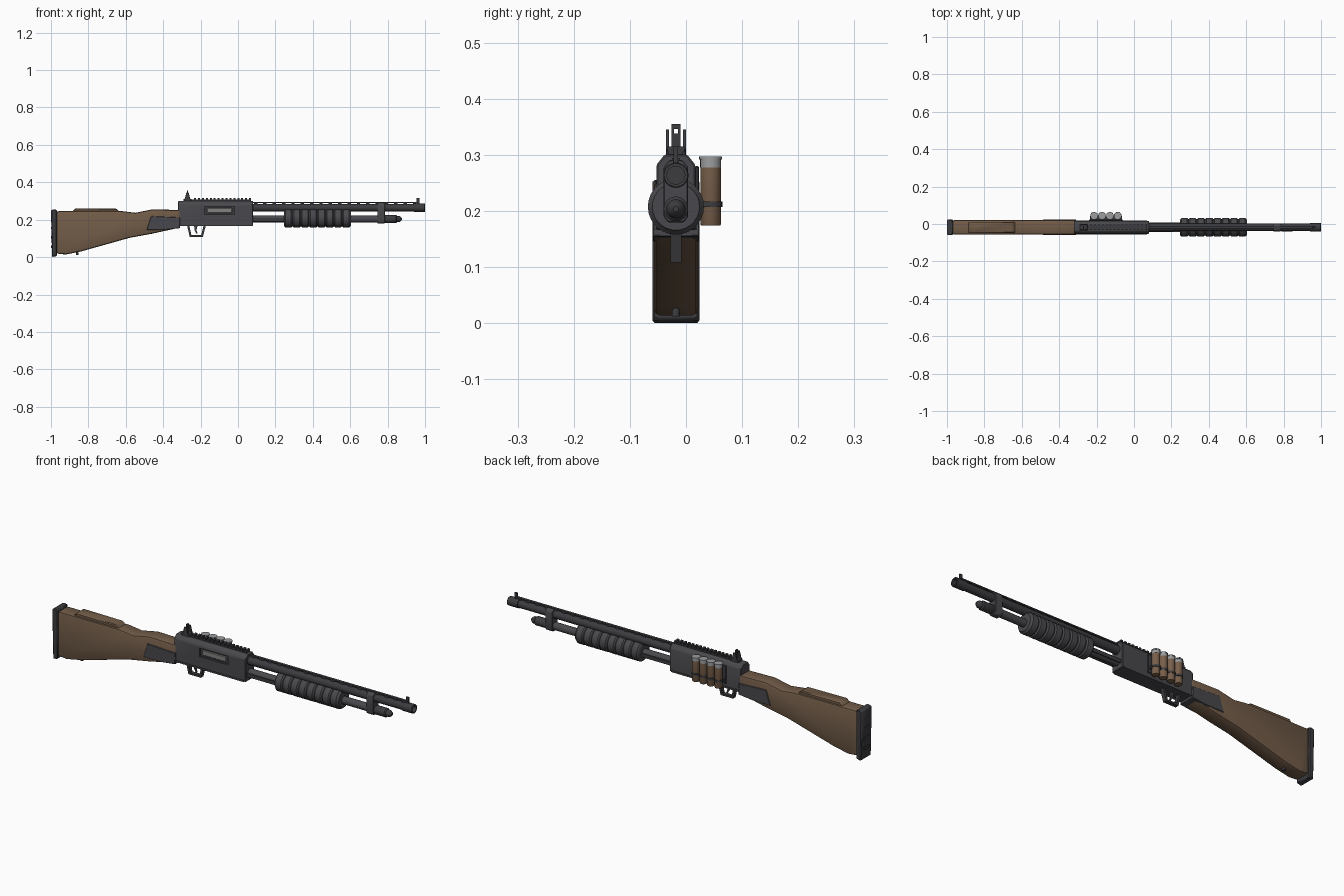
import bpy, bmesh, math
from mathutils import Vector

cube = bpy.data.objects.get("Cube")
if cube:
    bpy.data.objects.remove(cube, do_unlink=True)

YC = -0.018   # centre plane of the gun


def material(name, r, g, b):
    m = bpy.data.materials.new(name)
    m.use_nodes = True
    m.diffuse_color = (r, g, b, 1)
    m.node_tree.nodes["Principled BSDF"].inputs["Base Color"].default_value = (r, g, b, 1)
    return m


METAL = material("gunmetal", 0.066, 0.066, 0.074)
BLACK = material("black_metal", 0.045, 0.045, 0.051)
WOOD = material("brown_wood", 0.165, 0.105, 0.064)
SHELL = material("shell_brown", 0.19, 0.115, 0.07)
SILVER = material("silver", 0.33, 0.34, 0.35)
BOLT = material("bolt_grey", 0.22, 0.23, 0.22)


def finish(name, bm, mat, angle=35):
    bmesh.ops.recalc_face_normals(bm, faces=bm.faces)
    me = bpy.data.meshes.new(name)
    bm.to_mesh(me)
    bm.free()
    me.materials.append(mat)
    me.shade_smooth()
    me.set_sharp_from_angle(angle=math.radians(angle))
    ob = bpy.data.objects.new(name, me)
    bpy.context.scene.collection.objects.link(ob)
    return ob


def prism(name, pts, lo, hi, mat, axis="y", bevel=0.0, segments=1):
    """Extrude a closed profile: (x, z) along y, or (y, z) along x."""
    bm = bmesh.new()

    def place(p, d):
        return (p[0], d, p[1]) if axis == "y" else (d, p[0], p[1])
    a = [bm.verts.new(place(p, lo)) for p in pts]
    b = [bm.verts.new(place(p, hi)) for p in pts]
    bm.faces.new(a)
    bm.faces.new(b[::-1])
    for i in range(len(pts)):
        j = (i + 1) % len(pts)
        bm.faces.new((a[i], b[i], b[j], a[j]))
    bmesh.ops.recalc_face_normals(bm, faces=bm.faces)
    if bevel:
        sharp = [e for e in bm.edges if e.calc_face_angle(0) > 0.6]
        bmesh.ops.bevel(bm, geom=sharp, offset=bevel, segments=segments,
                        profile=0.5, affect="EDGES", clamp_overlap=True)
    return finish(name, bm, mat)


def box(name, x, y, z, mat, bevel=0.0):
    return prism(name, [(x[0], z[0]), (x[1], z[0]), (x[1], z[1]), (x[0], z[1])],
                 y[0], y[1], mat, bevel=bevel)


def mid(half):
    return (YC - half, YC + half)


def lathe(name, profile, centre, mat, axis="x", sides=24):
    """Revolve (distance, radius) pairs about an x or z axis."""
    bm = bmesh.new()
    rings = []
    for d, r in profile:
        ring = []
        for i in range(sides):
            t = math.tau * i / sides
            u, v = r * math.cos(t), r * math.sin(t)
            p = Vector((d, u, v)) if axis == "x" else Vector((u, v, d))
            ring.append(bm.verts.new(p + Vector(centre)))
        rings.append(ring)
    for a, b in zip(rings, rings[1:]):
        for i in range(sides):
            j = (i + 1) % sides
            bm.faces.new((a[i], a[j], b[j], b[i]))
    bm.faces.new(rings[0])
    bm.faces.new(rings[-1])
    return finish(name, bm, mat)


# Stock with cheek riser, butt pad and sling stud
prism("stock", [(-0.97, 0.246), (-0.62, 0.246), (-0.55, 0.237), (-0.46, 0.255),
                (-0.31, 0.252), (-0.31, 0.158), (-0.46, 0.125), (-0.58, 0.103),
                (-0.84, 0.03), (-0.92, 0.014), (-0.97, 0.018)],
      YC - 0.039, YC + 0.039, WOOD, bevel=0.011, segments=2)
prism("cheek_riser", [(-0.89, 0.24), (-0.87, 0.261), (-0.65, 0.259), (-0.63, 0.24)],
      YC - 0.03, YC + 0.03, WOOD, bevel=0.004)
prism("butt_pad", [(-0.968, 0.006), (-0.968, 0.252), (-0.985, 0.256), (-1.0, 0.25), (-0.994, 0.0)],
      YC - 0.042, YC + 0.042, BLACK, bevel=0.004)
for i in range(4):
    z = 0.05 + 0.05 * i
    box("pad_rib", (-0.9995, -0.99), mid(0.022), (z, z + 0.012), BLACK)
lathe("sling_stud", [(0.012, 0.007), (0.022, 0.007), (0.03, 0.004)], (-0.86, YC, 0), BLACK, "z", 10)

# Grip plates on both sides of the wrist
prism("grip_plate", [(-0.465, 0.219), (-0.31, 0.212), (-0.31, 0.155), (-0.39, 0.146), (-0.488, 0.146)],
      YC - 0.042, YC + 0.042, METAL, bevel=0.002)

# Receiver with chamfered top and an ejection port cut into its right side
receiver = prism("receiver", [(YC + s * y, z) for s, y, z in (
    (-1, 0.035, 0.166), (-1, 0.035, 0.282), (-1, 0.02, 0.301),
    (1, 0.02, 0.301), (1, 0.035, 0.282), (1, 0.035, 0.166))],
    -0.32, 0.08, METAL, axis="x", bevel=0.003)
cutter = box("port_cutter", (-0.178, -0.02), (YC - 0.06, YC - 0.024), (0.227, 0.271), BLACK)
cutter.hide_render = True
cut = receiver.modifiers.new("port", "BOOLEAN")
cut.operation, cut.object, cut.solver = "DIFFERENCE", cutter, "EXACT"
bpy.context.view_layer.objects.active = receiver
bpy.ops.object.modifier_apply(modifier=cut.name)
bpy.data.objects.remove(cutter, do_unlink=True)
box("port_lining", (-0.179, -0.019), (YC - 0.026, YC - 0.022), (0.226, 0.272), BLACK)
box("bolt", (-0.165, -0.032), (YC - 0.031, YC - 0.02), (0.236, 0.263), BOLT, 0.003)
for s in (-1, 1):
    y = sorted((YC + s * 0.03, YC + s * 0.038))
    box("receiver_lower_rail", (-0.31, 0.07), y, (0.166, 0.174), METAL)

# Top rail with teeth
box("top_rail", (-0.265, 0.07), mid(0.013), (0.298, 0.307), BLACK)
for i in range(15):
    x = -0.235 + i * 0.021
    box("rail_tooth", (x, x + 0.011), mid(0.015), (0.306, 0.315), BLACK)

# Rear sight: base, two ears and an aperture blade
box("rear_sight_base", (-0.292, -0.248), mid(0.018), (0.298, 0.311), BLACK, 0.002)
for s in (-1, 1):
    y = sorted((YC + s * 0.0125, YC + s * 0.018))
    prism("rear_sight_ear", [(-0.286, 0.308), (-0.254, 0.308), (-0.264, 0.345), (-0.276, 0.345)],
          y[0], y[1], BLACK)
    y = sorted((YC + s * 0.0035, YC + s * 0.008))
    box("sight_blade_side", (-0.274, -0.266), y, (0.308, 0.355), BLACK)
box("sight_blade_bottom", (-0.274, -0.266), mid(0.004), (0.308, 0.338), BLACK)
box("sight_blade_top", (-0.274, -0.266), mid(0.004), (0.346, 0.355), BLACK)

# Trigger guard and trigger
path = [(-0.272, 0.168), (-0.258, 0.108), (-0.188, 0.108), (-0.172, 0.168)]
inner = [(-0.184, 0.168), (-0.197, 0.117), (-0.249, 0.117), (-0.26, 0.168)]
prism("trigger_guard", path + inner, YC - 0.01, YC + 0.01, BLACK)
prism("trigger", [(-0.235, 0.168), (-0.216, 0.168), (-0.222, 0.145), (-0.216, 0.125),
                  (-0.222, 0.125), (-0.232, 0.145)], YC - 0.004, YC + 0.004, METAL)

# Barrel with recessed muzzle
BZ, TZ = 0.264, 0.204
lathe("barrel", [(0.07, 0.021), (0.94, 0.0195), (0.942, 0.0225), (0.998, 0.0225), (1.0, 0.021),
                 (1.0, 0.016), (0.96, 0.016)], (0, YC, BZ), BLACK)

# Ventilated rib and front sight
box("rib", (0.08, 0.965), mid(0.007), (0.289, 0.295), BLACK)
for i in range(18):
    x = 0.085 + i * 0.05
    box("rib_post", (x, x + 0.018), mid(0.005), (0.276, 0.292), BLACK)
box("front_sight", (0.955, 0.97), mid(0.004), (0.28, 0.315), BLACK)

# Magazine tube, end cap and barrel band
lathe("magazine_tube", [(0.07, 0.019), (0.79, 0.019)], (0, YC, TZ), METAL)
lathe("magazine_cap", [(0.785, 0.019), (0.79, 0.022), (0.845, 0.022), (0.85, 0.017), (0.862, 0.017),
                       (0.872, 0.01), (0.876, 0.005)], (0, YC, TZ), BLACK)
prism("barrel_band", [(YC + s * y, z) for s, y, z in (
    (-1, 0.014, 0.18), (-1, 0.022, 0.19), (-1, 0.022, 0.278), (-1, 0.012, 0.291),
    (1, 0.012, 0.291), (1, 0.022, 0.278), (1, 0.022, 0.19), (1, 0.014, 0.18))],
    0.745, 0.785, METAL, axis="x", bevel=0.002)

# Pump grip with eight rounded ridges, and its action bars
profile = [(0.245, 0.03), (0.247, 0.042)]
step = 0.3545 / 8
for i in range(8):
    x = 0.248 + i * step
    profile += [(x, 0.044), (x + 0.006, 0.05), (x + step - 0.008, 0.05), (x + step - 0.002, 0.044)]
profile += [(0.605, 0.042), (0.605, 0.03)]
lathe("pump_grip", profile, (0, YC, 0.208), METAL, sides=28)
for s in (-1, 1):
    y = sorted((YC + s * 0.02, YC + s * 0.025))
    box("action_bar", (0.07, 0.26), y, (0.19, 0.208), BLACK)

# Side holder with four spare shells
box("holder_plate", (-0.24, -0.06), (YC + 0.034, YC + 0.041), (0.19, 0.28), BLACK, 0.002)
for i in range(4):
    c = (-0.213 + i * 0.042, 0.044, 0)
    lathe("shell_body", [(0.174, 0.017), (0.177, 0.0185), (0.28, 0.0185)], c, SHELL, "z", 20)
    lathe("shell_cap", [(0.278, 0.0187), (0.292, 0.0187), (0.292, 0.0205), (0.297, 0.0205)],
          c, SILVER, "z", 20)
    lathe("holder_loop", [(0.207, 0.0208), (0.217, 0.0208)], c, BLACK, "z", 20)
box("holder_strap", (-0.235, -0.065), (0.02, 0.044), (0.207, 0.217), BLACK)
